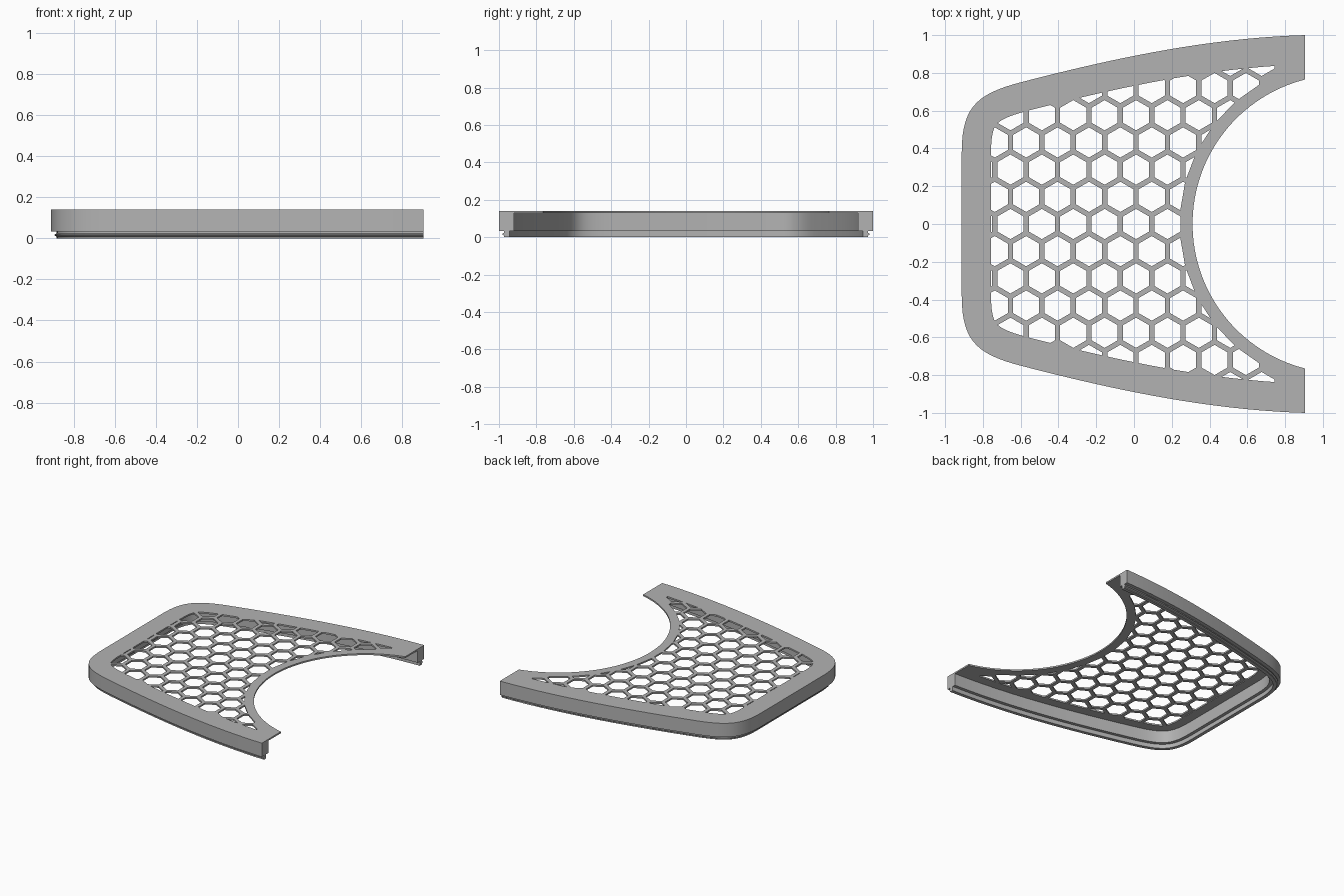
import bpy
import bmesh
import math
from mathutils import Vector
from mathutils.geometry import interpolate_bezier

cube = bpy.data.objects.get("Cube")
if cube:
    bpy.data.objects.remove(cube)

TOP, PLATE_Z, END_X = 0.14, 0.128, 0.905
ARC_CENTRE, ARC_RADIUS = Vector((1.099, 0)), 0.789
PITCH, HEX_RADIUS, BORDER, ARC_BORDER = 0.1662, 0.08, 0.155, 0.065

grey = bpy.data.materials.new("Grey plastic")
grey.use_nodes = True
grey.diffuse_color = (0.45, 0.45, 0.45, 1)
grey.node_tree.nodes["Principled BSDF"].inputs["Base Color"].default_value = grey.diffuse_color


def add_object(name, mesh):
    obj = bpy.data.objects.new(name, mesh)
    bpy.context.collection.objects.link(obj)
    mesh.materials.clear()
    mesh.materials.append(grey)
    bpy.ops.object.select_all(action="DESELECT")
    obj.select_set(True)
    bpy.context.view_layer.objects.active = obj
    bpy.ops.object.shade_smooth_by_angle(angle=math.radians(25))
    return obj


def bezier(*points, steps):
    return [p.to_2d() for p in interpolate_bezier(*[Vector((x, y, 0)) for x, y in points], steps)]


# Outer outline: one rounded corner and one long bowed side, mirrored in y
corner = bezier((-0.912, 0.38), (-0.912, 0.62), (-0.83, 0.69), (-0.6, 0.75), steps=16)
side = bezier((-0.6, 0.75), (-0.1, 0.88), (0.4, 0.985), (END_X, 1.0), steps=20)
half = corner + side[1:]
outline = [Vector((p.x, -p.y)) for p in reversed(half)] + half


def inward(a, b):
    d = (b - a).normalized()
    return Vector((d.y, -d.x))


def inset(i, amount):
    if i in (0, len(outline) - 1):
        return outline[i] + Vector((0, amount if i == 0 else -amount))
    n = inward(outline[i - 1], outline[i]) + inward(outline[i], outline[i + 1])
    return outline[i] + n.normalized() * amount


def clip(poly, origin, normal):
    """Keep the part of a polygon on the normal's side of a line."""
    result = []
    for a, b in zip(poly, poly[1:] + poly[:1]):
        da, db = (a - origin).dot(normal), (b - origin).dot(normal)
        if da >= 0:
            result.append(a)
        if da * db < 0:
            result.append(a.lerp(b, da / (da - db)))
    return result


def area(poly):
    return abs(sum(a.cross(b) for a, b in zip(poly, poly[1:] + poly[:1]))) / 2


# Honeycomb openings, trimmed by the border and the round cut-out
holes = []
for row in range(-6, 7):
    for col in range(-7, 6):
        c = Vector((0.177 + PITCH * (col + 0.5 * (row % 2)), row * PITCH * math.sqrt(0.75)))
        if c.x > 0.75:
            continue
        poly = [c + HEX_RADIUS * Vector((math.sin(k * math.pi / 3), math.cos(k * math.pi / 3)))
                for k in range(6)]
        for a, b in zip(outline, outline[1:]):
            n = inward(a, b)
            poly = clip(poly, a + n * BORDER, n)
        out = (c - ARC_CENTRE).normalized()
        poly = clip(poly, ARC_CENTRE + out * (ARC_RADIUS + ARC_BORDER), out)
        if len(poly) > 2 and area(poly) > 0.0002:
            holes.append(poly)

# Top plate: filled outline with the holes left open
end_angle = math.acos((END_X - ARC_CENTRE.x) / ARC_RADIUS)
arc = []
for k in range(65):
    t = end_angle + (2 * math.pi - 2 * end_angle) * k / 64
    arc.append(ARC_CENTRE + ARC_RADIUS * Vector((math.cos(t), math.sin(t))))
curve = bpy.data.curves.new("grille_profile", "CURVE")
curve.dimensions = "2D"
curve.fill_mode = "BOTH"
curve.extrude = (TOP - PLATE_Z) / 2
for poly in [outline + arc] + holes:
    spline = curve.splines.new("POLY")
    spline.points.add(len(poly) - 1)
    for point, p in zip(spline.points, poly):
        point.co = (p.x, p.y, 0, 1)
    spline.use_cyclic_u = True
helper = bpy.data.objects.new("grille_profile", curve)
bpy.context.collection.objects.link(helper)
bpy.context.view_layer.update()
plate = bpy.data.meshes.new_from_object(helper.evaluated_get(bpy.context.evaluated_depsgraph_get()))
bpy.data.objects.remove(helper)
bm = bmesh.new()
bm.from_mesh(plate)
bmesh.ops.remove_doubles(bm, verts=bm.verts, dist=0.0001)
bmesh.ops.translate(bm, verts=bm.verts, vec=(0, 0, (TOP + PLATE_Z) / 2))
bmesh.ops.recalc_face_normals(bm, faces=bm.faces)
bm.to_mesh(plate)
bm.free()
add_object("honeycomb_plate", plate)


def sweep(name, profile):
    """Carry an (inset, height) section along the outline, closed at both ends."""
    bm = bmesh.new()
    rings = []
    for i in range(len(outline)):
        ring = []
        for amount, z in profile:
            p = inset(i, amount)
            ring.append(bm.verts.new((p.x, p.y, z)))
        rings.append(ring)
    n = len(profile)
    for r, s in zip(rings, rings[1:]):
        for k in range(n):
            bm.faces.new((r[k], r[(k + 1) % n], s[(k + 1) % n], s[k]))
    bm.faces.new(rings[0])
    bm.faces.new(rings[-1])
    bmesh.ops.recalc_face_normals(bm, faces=bm.faces)
    mesh = bpy.data.meshes.new(name)
    bm.to_mesh(mesh)
    bm.free()
    add_object(name, mesh)


# Outer wall with the stepped-in lip and its snap bead underneath
sweep("rim_wall_and_lip", [
    (0, PLATE_Z), (0, 0.033), (0.028, 0.033), (0.028, 0.025), (0.018, 0.019),
    (0.018, 0.014), (0.028, 0.008), (0.028, 0), (0.055, 0), (0.055, 0.033),
    (0.08, 0.033), (0.08, PLATE_Z)])
